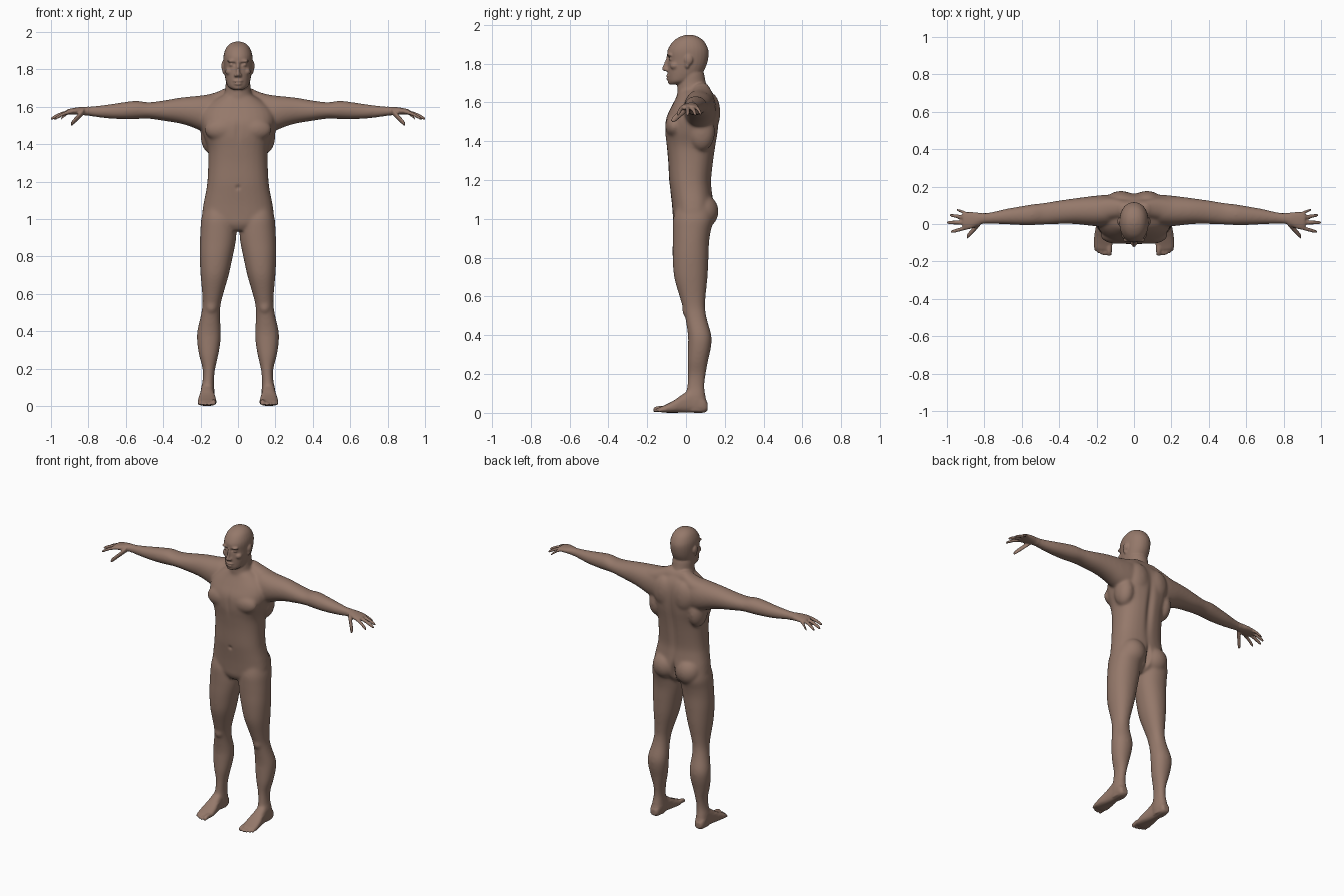
import bpy, bmesh, math
from mathutils import Matrix, Vector

VOXEL = 0.0055
N = 28
bm = bmesh.new()


def catmull(p0, p1, p2, p3, t):
    return [0.5 * (2 * b + (c - a) * t + (2 * a - 5 * b + 4 * c - d) * t * t
                   + (3 * b - a - 3 * c + d) * t ** 3)
            for a, b, c, d in zip(p0, p1, p2, p3)]


def loft(axis, rows, sided=True, power=2.3, steps=4):
    """Closed skin along an axis; row = (position, min a, max a, min b, max b)."""
    a, b = [i for i in range(3) if i != axis]
    last = len(rows) - 1
    fine = []
    for i in range(last):
        q = [rows[max(0, min(last, i + k))] for k in (-1, 0, 1, 2)]
        fine += [catmull(*q, s / steps) for s in range(steps)]
    fine.append(list(rows[-1]))
    for side in ((1, -1) if sided else (1,)):
        def vert(t, va, vb):
            co = [0, 0, 0]
            co[axis], co[a], co[b] = t, va, vb
            co[0] *= side
            return bm.verts.new(co)
        rings = []
        for t, a0, a1, b0, b1 in fine:
            ring = []
            for j in range(N):
                c, s = math.cos(2 * math.pi * j / N), math.sin(2 * math.pi * j / N)
                c = math.copysign(abs(c) ** (2 / power), c)
                s = math.copysign(abs(s) ** (2 / power), s)
                ring.append(vert(t, (a0 + a1) / 2 + c * (a1 - a0) / 2,
                                 (b0 + b1) / 2 + s * (b1 - b0) / 2))
            rings.append(ring)
        faces = [bm.faces.new(rings[0]), bm.faces.new(rings[-1])]
        for r0, r1 in zip(rings, rings[1:]):
            for j in range(N):
                k = (j + 1) % N
                faces.append(bm.faces.new((r0[j], r0[k], r1[k], r1[j])))
        bmesh.ops.recalc_face_normals(bm, faces=faces)


def blob(centre, radii, sided=True):
    """Ellipsoid muscle or feature."""
    for side in ((1, -1) if sided else (1,)):
        c = Vector((centre[0] * side, centre[1], centre[2]))
        bmesh.ops.create_icosphere(bm, subdivisions=3, radius=1,
                                   matrix=Matrix.Translation(c) @ Matrix.Diagonal((*radii, 1)))


def digit(axis, p, q, r, bow=0.0):
    """Finger or toe from p to q, arched upward by bow."""
    a, b = [i for i in range(3) if i != axis]
    rows = []
    for t, k in ((0, 1.1), (0.45, 1), (0.75, 0.95), (0.93, 0.8), (1, 0.4)):
        c = [u + (v - u) * t for u, v in zip(p, q)]
        c[2] += bow * math.sin(math.pi * t)
        rows.append((c[axis], c[a] - r * k, c[a] + r * k, c[b] - r * k, c[b] + r * k))
    loft(axis, rows, power=2)


def centred(rows):
    return [(z, -w, w, y0, y1) for z, w, y0, y1 in rows]


# torso, neck and head
loft(2, centred([(.94, .06, -.045, .08), (.975, .14, -.064, .12), (1.02, .188, -.068, .138),
                 (1.08, .185, -.073, .142), (1.14, .173, -.08, .135), (1.2, .164, -.087, .131),
                 (1.3, .159, -.092, .142), (1.38, .162, -.1, .154), (1.45, .185, -.108, .165),
                 (1.52, .2, -.103, .17), (1.58, .19, -.075, .166), (1.63, .14, -.05, .152),
                 (1.67, .07, -.035, .125)]), sided=False, power=2.4)
loft(2, centred([(1.6, .09, -.04, .14), (1.66, .076, -.046, .125), (1.7, .067, -.043, .104),
                 (1.75, .064, -.035, .093), (1.79, .05, -.02, .08)]), sided=False, power=2)
loft(2, centred([(1.694, .028, -.085, -.035), (1.71, .053, -.091, .03), (1.74, .065, -.094, .075),
                 (1.78, .072, -.094, .1), (1.82, .076, -.093, .113), (1.86, .078, -.097, .117),
                 (1.89, .074, -.086, .109), (1.92, .061, -.063, .09), (1.94, .041, -.031, .062),
                 (1.95, .015, 0, .032)]), sided=False, power=2.15)

# face
loft(2, centred([(1.763, .011, -.115, -.07), (1.774, .013, -.125, -.07), (1.8, .009, -.114, -.07),
                 (1.832, .009, -.102, -.07), (1.85, .007, -.098, -.07)]), sided=False, power=2)
blob((.013, -.1, 1.77), (.009, .012, .009))
blob((0, -.092, 1.739), (.025, .012, .007), False)
blob((0, -.091, 1.724), (.021, .012, .007), False)
blob((0, -.08, 1.706), (.024, .014, .013), False)
blob((.03, -.084, 1.846), (.03, .014, .008))
blob((.033, -.077, 1.825), (.013, .013, .010))
blob((.046, -.058, 1.79), (.022, .024, .02))
# ears
blob((.08, .014, 1.82), (.009, .021, .026))
blob((.077, .006, 1.795), (.008, .012, .018))

# trapezius, chest, back and seat muscles
loft(0, [(0, .03, .13, 1.58, 1.7), (.06, .03, .13, 1.58, 1.702), (.1, .025, .14, 1.56, 1.686),
         (.15, .015, .145, 1.53, 1.67), (.22, .015, .135, 1.52, 1.657)])
blob((.085, -.06, 1.48), (.095, .047, .062))
blob((.07, .13, 1.55), (.075, .047, .1))
blob((.145, .08, 1.45), (.055, .07, .1))
blob((.085, .085, 1.04), (.085, .083, .09))

# arms and palms
loft(0, [(.08, 0, .15, 1.46, 1.65), (.14, -.01, .156, 1.46, 1.668), (.2, -.012, .152, 1.475, 1.662),
         (.26, -.006, .145, 1.498, 1.656), (.32, 0, .137, 1.514, 1.649), (.4, 0, .126, 1.527, 1.635),
         (.48, -.003, .113, 1.538, 1.626), (.54, -.006, .106, 1.536, 1.634),
         (.6, -.006, .096, 1.535, 1.628), (.68, -.002, .082, 1.538, 1.616),
         (.76, .001, .064, 1.547, 1.606), (.81, .001, .058, 1.555, 1.602),
         (.84, -.012, .062, 1.558, 1.601), (.875, -.027, .065, 1.56, 1.596),
         (.905, -.028, .063, 1.561, 1.59), (.917, -.02, .055, 1.566, 1.585)], power=2.1)

# fingers and thumb
for y0, x1, y1, r in ((-.016, .98, -.043, .0105), (.008, 1.001, .008, .011),
                      (.031, .986, .048, .0105), (.051, .948, .078, .009)):
    digit(0, (.885, y0, 1.578), (x1, y1, 1.537), r, .006)
digit(0, (.825, .005, 1.577), (.895, -.07, 1.506), .0165)

# legs and kneecaps
loft(2, [(1.06, .04, .182, -.05, .13), (1, .012, .197, -.067, .142), (.94, .008, .201, -.069, .128),
         (.88, .012, .204, -.069, .119), (.8, .028, .205, -.069, .116), (.7, .05, .2, -.061, .111),
         (.6, .079, .191, -.033, .101), (.54, .093, .19, -.015, .099), (.48, .096, .2, -.002, .109),
         (.4, .091, .218, .01, .131), (.34, .094, .218, .01, .129), (.27, .106, .207, .008, .114),
         (.2, .122, .189, .01, .102), (.14, .128, .189, .006, .095), (.09, .126, .199, 0, .101),
         (.05, .125, .2, -.01, .108), (.01, .132, .195, 0, .108)], power=2.15)
blob((.143, .006, .53), (.03, .026, .036))

# feet and toes
loft(1, [(.112, .145, .185, .015, .05), (.09, .132, .198, .002, .08), (.03, .13, .2, .002, .12),
         (-.02, .125, .205, .002, .096), (-.06, .118, .212, .002, .067), (-.1, .115, .215, .002, .046),
         (-.125, .118, .212, .004, .035), (-.137, .13, .2, .008, .03)], power=2.6)
for x, tip, r in ((.132, -.17, .0145), (.156, -.17, .0095), (.174, -.164, .0095),
                  (.191, -.155, .009), (.206, -.143, .0085)):
    digit(1, (x, -.105, r + .008), (x, tip, r + .001), r, .004)

# fuse all parts into one skin
mesh = bpy.data.meshes.new("human_body")
bm.to_mesh(mesh)
bm.free()
body = bpy.data.objects.new("human_body", mesh)
bpy.context.collection.objects.link(body)
mod = body.modifiers.new("fuse", 'REMESH')
mod.mode = 'VOXEL'
mod.voxel_size = VOXEL
fused = bpy.data.meshes.new_from_object(body.evaluated_get(bpy.context.evaluated_depsgraph_get()))
body.modifiers.clear()
body.data = fused

# soften: strongly on trunk and limbs, lightly on face, hands and feet
bm = bmesh.new()
bm.from_mesh(fused)
soft = [v for v in bm.verts if .07 < v.co.z < 1.69 and abs(v.co.x) < .8]
for verts, count in ((bm.verts[:], 2), (soft, 16)):
    for _ in range(count):
        bmesh.ops.smooth_vert(bm, verts=verts, factor=.5,
                              use_axis_x=True, use_axis_y=True, use_axis_z=True)

# carved grooves: centre, reach, push along y
grooves = [((0, .17, 1.36), (.022, .08, .2), -.014),       # spine
           ((0, .15, 1.02), (.012, .08, .06), -.025),      # seat cleft
           ((0, -.1, 1.47), (.015, .05, .06), .005),       # breastbone
           ((0, -.085, 1.17), (.012, .03, .012), .007),    # navel
           ((0, -.105, 1.7315), (.024, .03, .003), .005),  # mouth
           ((.019, -.09, 1.829), (.009, .03, .008), .007),  # inner eye corners
           ((.034, -.09, 1.836), (.016, .03, .003), .005),  # upper eyelids
           ((.034, -.09, 1.814), (.016, .03, .003), .003)]  # lower eyelids
for v in bm.verts:
    x, y, z = abs(v.co.x), v.co.y, v.co.z
    for c, r, push in grooves:
        e = ((x - c[0]) / r[0]) ** 2 + ((y - c[1]) / r[1]) ** 2 + ((z - c[2]) / r[2]) ** 2
        if e < 6:
            v.co.y += push * math.exp(-e)
floor = min(v.co.z for v in bm.verts)
for v in bm.verts:
    v.co.z -= floor
for f in bm.faces:
    f.smooth = True
    f.material_index = 0
bm.to_mesh(fused)
bm.free()

# skin colour
skin = bpy.data.materials.new("brown_skin")
skin.diffuse_color = (.3, .19, .145, 1)
fused.materials.clear()
fused.materials.append(skin)
